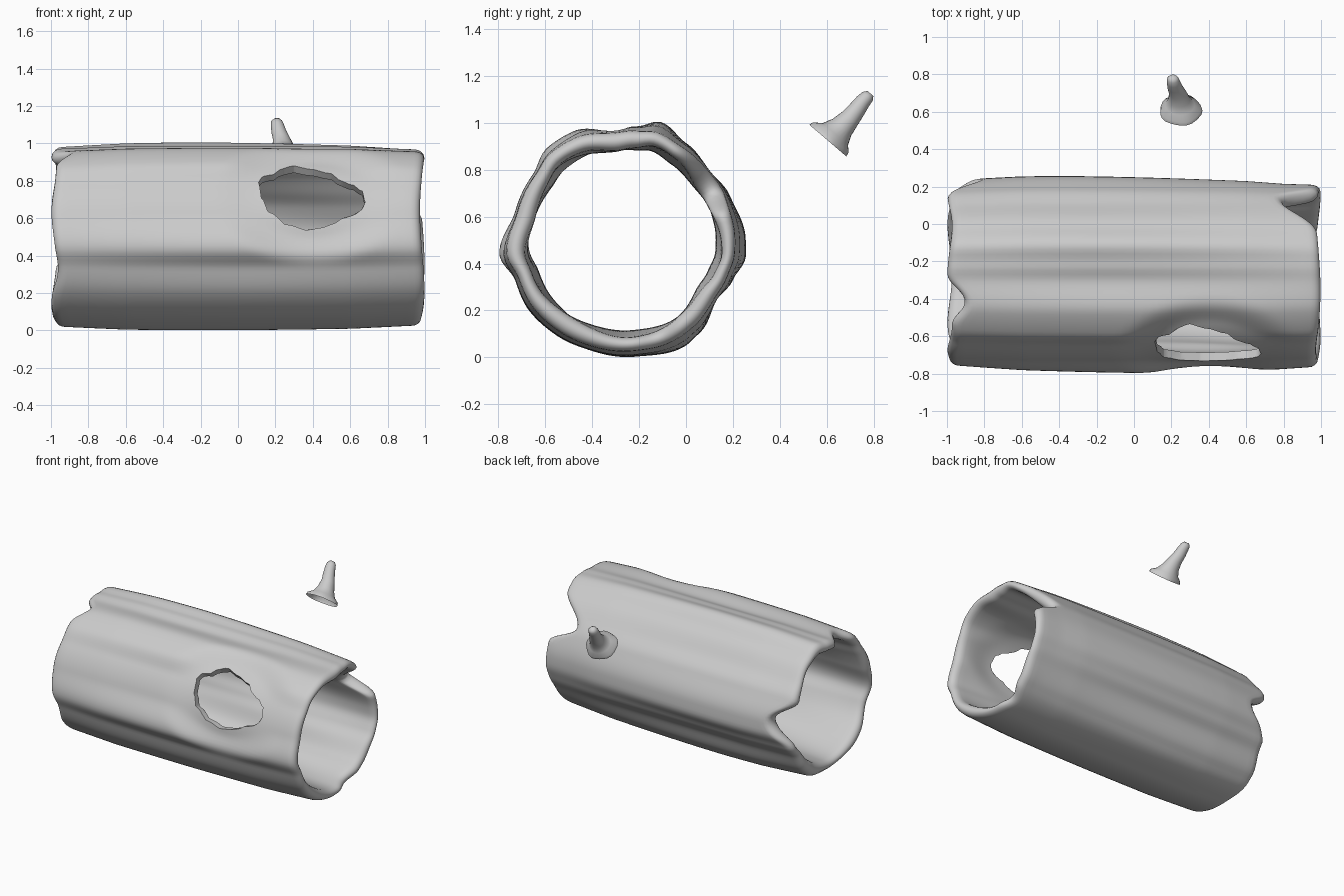
import bpy, bmesh, math
from mathutils import Vector

if "Cube" in bpy.data.objects:
    bpy.data.objects.remove(bpy.data.objects["Cube"])

CY, CZ = -0.27, 0.50          # log axis (runs along x)
NT = 144                      # sides round the log
NX = 48                       # steps along the log


def lerp_table(table, v):
    for (a, p), (b, q) in zip(table, table[1:]):
        if a <= v <= b:
            t = (v - a) / (b - a)
            t = t * t * (3 - 2 * t)
            return p + (q - p) * t
    return table[-1][1]


def make_object(name, bm):
    bmesh.ops.recalc_face_normals(bm, faces=bm.faces)
    me = bpy.data.meshes.new(name)
    bm.to_mesh(me)
    bm.free()
    ob = bpy.data.objects.new(name, me)
    bpy.context.collection.objects.link(ob)
    return ob


def smooth(ob, deg):
    bpy.ops.object.select_all(action='DESELECT')
    ob.select_set(True)
    bpy.context.view_layer.objects.active = ob
    bpy.ops.object.shade_smooth_by_angle(angle=math.radians(deg))


def skin(bm, rings, close_v=False):
    """Quads between successive closed rings of vertices."""
    n = len(rings[0])
    pairs = list(zip(rings, rings[1:])) + ([(rings[-1], rings[0])] if close_v else [])
    for a, b in pairs:
        for i in range(n):
            j = (i + 1) % n
            bm.faces.new((a[i], a[j], b[j], b[i]))


# Bark ridges: angle (degrees from the back, over the top) -> outer radius
RIDGES = [(0, .525), (23, .495), (38, .475), (57, .495), (72, .53), (83, .49), (94, .465),
          (114, .51), (129, .51), (144, .475), (165, .475), (187, .53), (200, .49),
          (216, .50), (236, .495), (251, .49), (276, .50), (300, .525), (309, .515),
          (328, .475), (340, .50), (352, .53), (360, .525)]


def bump(a, centre, width_lo, width_hi):
    d = (a - centre + 180) % 360 - 180
    w = width_lo if d < 0 else width_hi
    return (0.5 + 0.5 * math.cos(math.pi * d / w)) if abs(d) < w else 0.0


def end_x(a, side):
    """Broken rim outline at each end of the log."""
    r = math.radians(a)
    if side > 0:
        return 0.985 + .012 * math.cos(3 * r + 1) - .18 * bump(a, 29, 16, 32) - .03 * bump(a, 290, 15, 15)
    return -(0.985 + .012 * math.sin(5 * r) - .08 * bump(a, 108, 18, 18)
             - .15 * bump(a, 3, 26, 20) - .012 * bump(a, 205, 20, 20))


def near_hole(a, x):
    """1 at the knot hole, fading to 0 well outside it."""
    d = math.hypot((x - .395) / .29, (a - 151) / 27)
    t = min(1, max(0, (1.8 - d) / .8))
    return t * t * (3 - 2 * t)


def outer_radius(a, x):
    peak = -.15 - .25 * math.cos(math.radians(a))
    crest = 1 - 0.6 * (min(1.2, abs(x - peak)) / 1.1) ** 1.6
    r = 0.475 + (lerp_table(RIDGES, a) - 0.475) * crest
    r -= 0.012 * max(0, abs(x) - 0.6) / 0.4
    return r + (.463 - r) * near_hole(a, x)


def inner_radius(a, x):
    t = math.radians(a)
    r = 0.398 + .010 * math.sin(5 * t + 3 * x) + .012 * (abs(x) ** 3 - .3)
    r += .4 * (lerp_table(RIDGES, a) - .497)
    return r + (.418 - r) * near_hole(a, x)


# Hollow log: closed section (outer wall, rounded rim, inner wall, rounded rim)
section = [(0, -1 + 2 * i / NX, 0) for i in range(NX + 1)]
section += [(1, 1, k * math.pi / 8) for k in range(1, 8)]
section += [(2, 1 - 2 * i / NX, 0) for i in range(NX + 1)]
section += [(1, -1, math.pi - k * math.pi / 8) for k in range(1, 8)]
bm = bmesh.new()
rings = []
for kind, s, t in section:
    ring = []
    for i in range(NT):
        a = 360 * i / NT
        lo, hi = end_x(a, -1) + .05, end_x(a, 1) - .05
        x = lo + (hi - lo) * (s + 1) / 2
        ro, ri = outer_radius(a, x), inner_radius(a, x)
        if kind == 0:
            r = ro
        elif kind == 2:
            r = ri
        else:
            r = (ro + ri) / 2 + (ro - ri) / 2 * math.cos(t)
            x += s * .05 * math.sin(t)
        ar = math.radians(a)
        ring.append(bm.verts.new((x, CY + r * math.cos(ar), CZ + r * math.sin(ar))))
    rings.append(ring)
skin(bm, rings, close_v=True)
log = make_object("hollow_log", bm)

# Knot hole: outline seen from the front, cut towards the log axis
HOLE = [(.11, .78), (.135, .81), (.19, .82), (.24, .85), (.30, .865), (.41, .845), (.50, .825),
        (.56, .785), (.62, .765), (.665, .735), (.68, .68), (.66, .64), (.61, .61), (.555, .595),
        (.50, .565), (.43, .545), (.36, .535), (.25, .565), (.16, .63), (.125, .70)]
bm = bmesh.new()
rings = []
for f in (0.6, 1.3):
    ring = []
    for x, z in HOLE:
        dz = z - CZ
        dy = -math.sqrt(.445 ** 2 - dz ** 2)
        ring.append(bm.verts.new((x, CY + dy * f, CZ + dz * f)))
    rings.append(ring)
skin(bm, rings)
for ring in rings:
    bm.faces.new(ring)
bmesh.ops.triangulate(bm, faces=[f for f in bm.faces if len(f.verts) > 4])
cutter = make_object("knot_hole_cutter", bm)
cutter.hide_render = True
mod = log.modifiers.new("knot_hole", 'BOOLEAN')
mod.operation = 'DIFFERENCE'
mod.solver = 'EXACT'
mod.object = cutter
bpy.context.view_layer.objects.active = log
bpy.ops.object.modifier_apply(modifier=mod.name)
bpy.data.objects.remove(cutter)
smooth(log, 45)

# Branch stub: flared open base narrowing to a bent tip
STUB = [((.25, .605, .925), .113), ((.25, .618, .938), .108), ((.246, .637, .953), .078),
        ((.242, .665, .982), .058), ((.234, .700, 1.020), .047), ((.220, .730, 1.058), .041),
        ((.212, .755, 1.092), .036), ((.208, .775, 1.114), .031), ((.208, .787, 1.126), .018)]
bm = bmesh.new()
rings = []
for k, (c, r) in enumerate(STUB):
    axis = Vector((0, .65, .76))
    u = Vector((1, 0, 0))
    v = axis.cross(u)
    wob = .03 if k < 2 else 0
    ring = []
    for i in range(24):
        t = math.tau * i / 24
        rr = r * (1 + wob * math.cos(5 * t))
        ring.append(bm.verts.new(Vector(c) + u * rr * math.cos(t) + v * rr * .92 * math.sin(t)))
    rings.append(ring)
skin(bm, rings)
bm.faces.new(rings[-1])
smooth(make_object("branch_stub", bm), 60)
